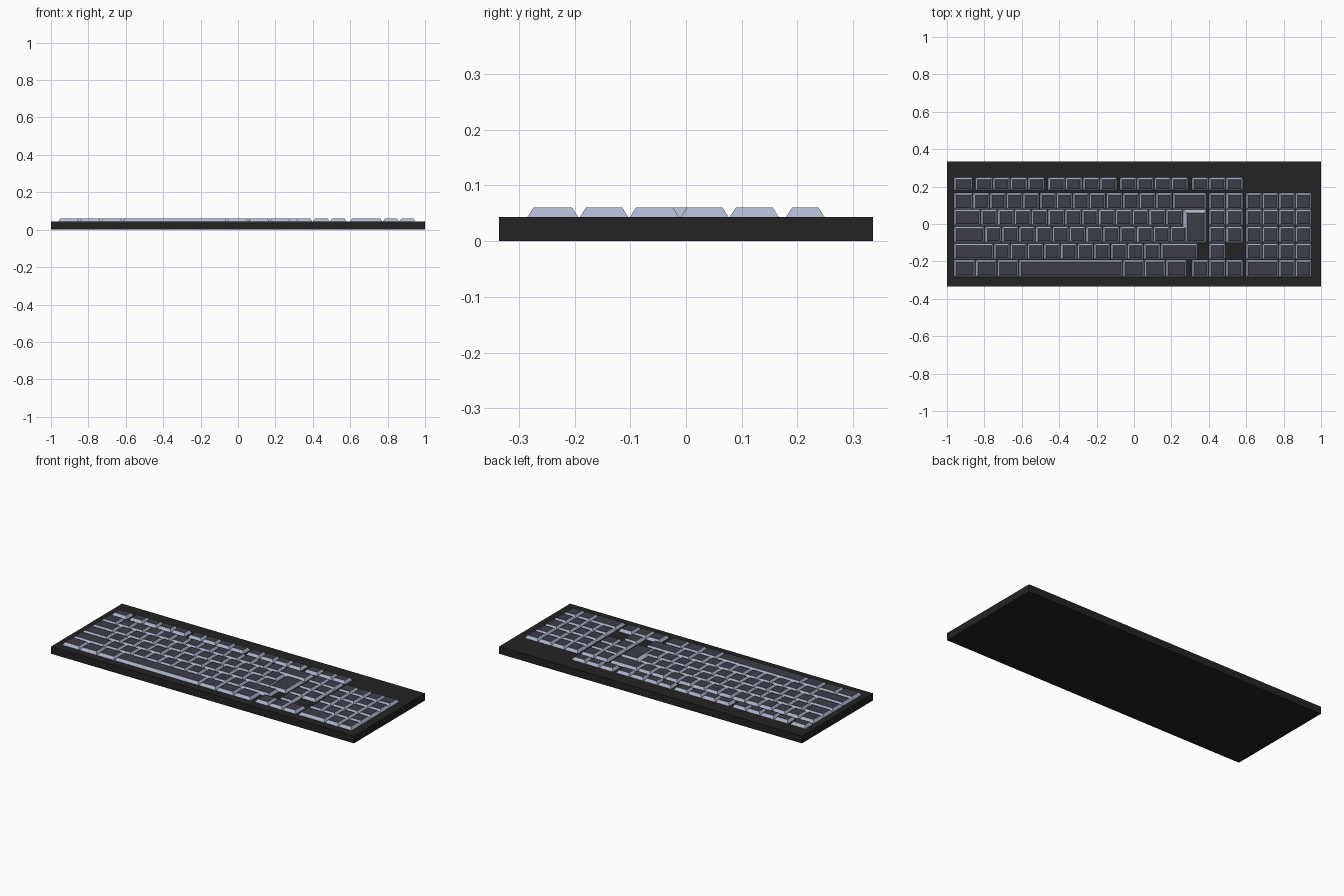
import bpy, bmesh

if "Cube" in bpy.data.objects:
    bpy.data.objects.remove(bpy.data.objects["Cube"])

BASE_TOP, KEY_TOP = 0.043, 0.060
INSET = 0.011      # slope of key sides
GAP = 0.0015       # half gap between neighbouring keys


def material(name, rgb):
    m = bpy.data.materials.new(name)
    m.diffuse_color = (*rgb, 1)
    m.use_nodes = True
    m.node_tree.nodes["Principled BSDF"].inputs["Base Color"].default_value = m.diffuse_color
    return m


case_mat = material("case black", (0.017, 0.017, 0.017))
top_mat = material("key top dark grey", (0.048, 0.048, 0.066))
side_mat = material("key side blue grey", (0.42, 0.47, 0.62))


def finish(bm, name, mats):
    bmesh.ops.recalc_face_normals(bm, faces=bm.faces)
    me = bpy.data.meshes.new(name)
    bm.to_mesh(me)
    bm.free()
    for m in mats:
        me.materials.append(m)
    ob = bpy.data.objects.new(name, me)
    bpy.context.collection.objects.link(ob)
    return ob


def add_key(bm, x0, x1, y0, y1, left=INSET, back=INSET):
    """Tapered key cap: dark top, lighter sloped sides."""
    x0, x1, y0, y1 = x0 + GAP, x1 - GAP, y0 + GAP, y1 - GAP
    low = [bm.verts.new((x, y, BASE_TOP)) for x, y in
           ((x0, y0), (x1, y0), (x1, y1), (x0, y1))]
    a, b, c, d = x0 + left, x1 - INSET, y0 + INSET, y1 - back
    high = [bm.verts.new((x, y, KEY_TOP)) for x, y in
            ((a, c), (b, c), (b, d), (a, d))]
    bm.faces.new(high).material_index = 0
    bm.faces.new(low[::-1]).material_index = 1
    for i in range(4):
        j = (i + 1) % 4
        bm.faces.new((low[i], low[j], high[j], high[i])).material_index = 1


def split(start, end, n):
    """Edges of n equal keys between start and end."""
    w = (end - start) / n
    return [(start + i * w, start + (i + 1) * w) for i in range(n)]


def key_row(name, spans, row):
    bm = bmesh.new()
    for x0, x1 in spans:
        add_key(bm, x0, x1, *ROWS[row])
    finish(bm, name, [top_mat, side_mat])


# Front and back edge of each row of keys
ROWS = {"space": (-0.286, -0.192), "shift": (-0.192, -0.102),
        "home": (-0.102, -0.011), "upper": (-0.011, 0.078),
        "number": (0.077, 0.168), "function": (0.178, 0.250)}
L, R = -0.963, 0.388          # main block sides

# Case
bm = bmesh.new()
bmesh.ops.create_cube(bm, size=1)
for v in bm.verts:
    v.co = (v.co.x * 2, v.co.y * 0.67, (v.co.z + 0.5) * BASE_TOP)
finish(bm, "case", [case_mat])

# Function row: single corner key and four groups
key_row("function_keys", [(L, -0.861)] + split(-0.848, -0.476, 4)
        + split(-0.460, -0.090, 4) + split(-0.076, 0.290, 4)
        + split(0.308, 0.583, 3), "function")

# Main block
key_row("number_keys", [(L, -0.861)] + split(-0.861, 0.206, 12) + [(0.206, R)],
        "number")
key_row("upper_letter_keys", [(L, -0.820)] + split(-0.820, 0.260, 12), "upper")
key_row("home_letter_keys", [(L, -0.797)] + split(-0.797, 0.283, 12), "home")
key_row("lower_letter_keys", [(L, -0.750)] + split(-0.750, 0.142, 10)
        + [(0.142, 0.342)], "shift")
key_row("space_bar_row", split(L, -0.617, 3) + [(-0.617, -0.060)]
        + split(-0.060, 0.283, 3), "space")

# Tall enter key
bm = bmesh.new()
add_key(bm, 0.260, R, ROWS["home"][0], ROWS["upper"][1], left=0.022, back=0.017)
finish(bm, "enter_key", [top_mat, side_mat])

# Navigation and arrow keys
for row in ("home", "upper", "number"):
    key_row("navigation_keys_" + row, split(0.400, 0.583, 2), row)
key_row("up_arrow_key", [(0.400, 0.491)], "shift")
key_row("arrow_keys", split(0.308, 0.583, 3), "space")

# Number pad
pad = split(0.597, 0.950, 4)
for row in ("shift", "home", "upper", "number"):
    key_row("number_pad_" + row, pad, row)
key_row("number_pad_bottom", [(pad[0][0], pad[1][1])] + pad[2:], "space")
